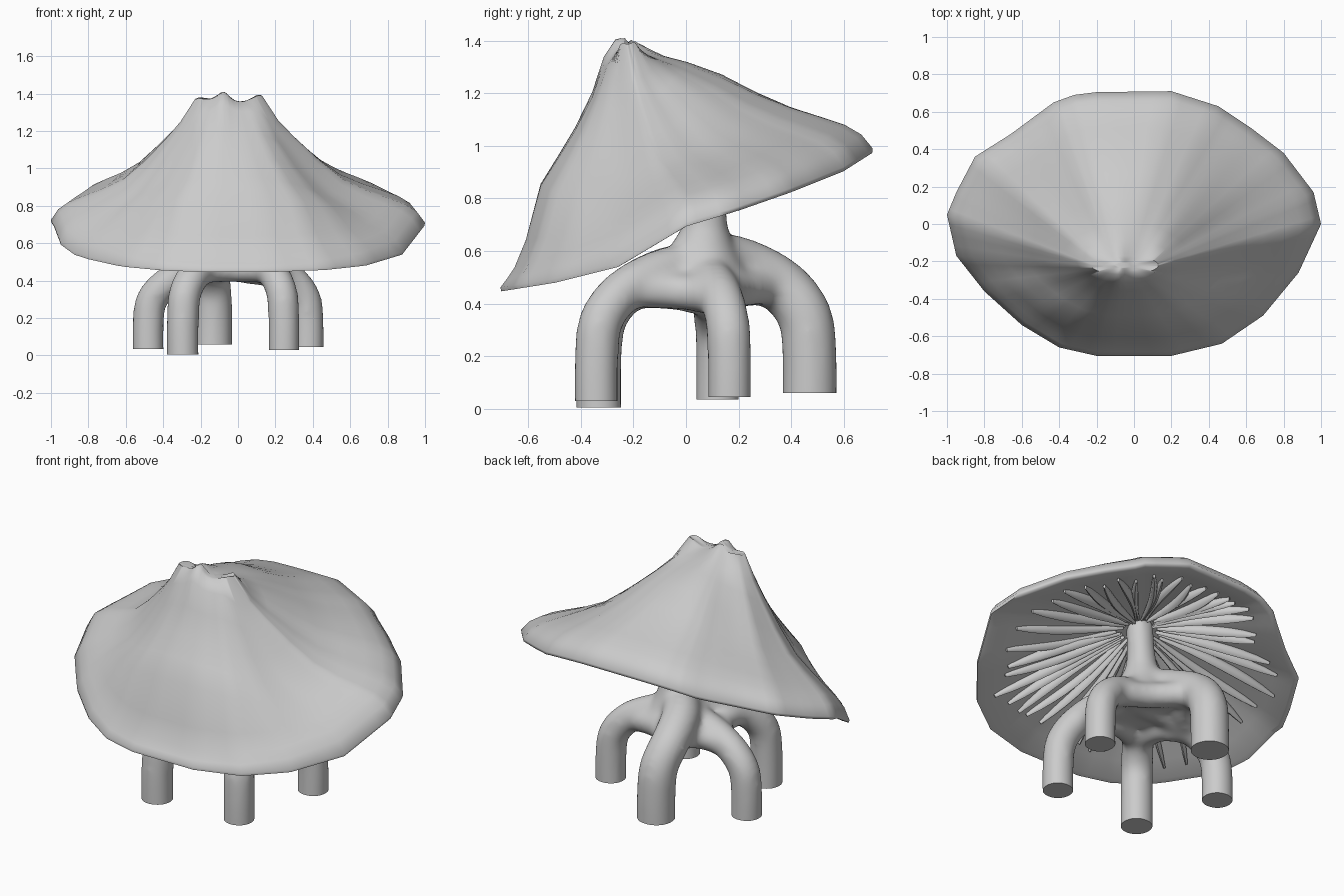
import bpy, bmesh, math, random
from mathutils import Vector, Matrix

if "Cube" in bpy.data.objects:
    bpy.data.objects.remove(bpy.data.objects["Cube"])

random.seed(4)


def lerp_table(table, v):
    for (a, p), (b, q) in zip(table, table[1:]):
        if v <= b:
            return p + (q - p) * (v - a) / (b - a)
    return table[-1][1]


def smooth(ob, angle):
    bpy.ops.object.select_all(action='DESELECT')
    bpy.context.view_layer.objects.active = ob
    ob.select_set(True)
    bpy.ops.object.shade_smooth_by_angle(angle=math.radians(angle))


def finish(bm, name, angle=40):
    bmesh.ops.recalc_face_normals(bm, faces=bm.faces)
    me = bpy.data.meshes.new(name)
    bm.to_mesh(me)
    bm.free()
    ob = bpy.data.objects.new(name, me)
    bpy.context.collection.objects.link(ob)
    smooth(ob, angle)
    return ob


def bridge(bm, a, b):
    n = len(a)
    for i in range(n):
        bm.faces.new((a[i], a[(i + 1) % n], b[(i + 1) % n], b[i]))


def tube(bm, pts, radii, sides, side, flat=1.0):
    """Capped tube along pts; 'side' is the fixed sideways direction."""
    prev = None
    for i, p in enumerate(pts):
        d = (pts[min(i + 1, len(pts) - 1)] - pts[max(i - 1, 0)]).normalized()
        s = (side - d * side.dot(d)).normalized()
        up = s.cross(d)
        ring = [bm.verts.new(p + (s * math.cos(a) * flat + up * math.sin(a)) * radii[i])
                for a in (math.tau * k / sides for k in range(sides))]
        if prev:
            bridge(bm, prev, ring)
        else:
            bm.faces.new(ring)
        prev = ring
    bm.faces.new(prev)


def spline(pts, steps=5):
    out = []
    for i in range(len(pts) - 1):
        a, b = pts[max(i - 1, 0)], pts[i]
        c, d = pts[i + 1], pts[min(i + 2, len(pts) - 1)]
        for s in range(steps):
            t = s / steps
            out.append(0.5 * (2 * b + (c - a) * t + (2 * a - 5 * b + 4 * c - d) * t * t
                              + (3 * b - a - 3 * c + d) * t ** 3))
    return out + [pts[-1]]


# Cap rim outline seen from above, and its height along y
rim_xy = [(1, 0), (.96, .17), (.8, .38), (.63, .51), (.45, .63), (.2, .71), (-.2, .705),
          (-.32, .69), (-.43, .65), (-.66, .48), (-.85, .36), (-.95, .17), (-1, .05), (-.95, -.17),
          (-.8, -.36), (-.6, -.54), (-.4, -.66), (-.2, -.705), (.2, -.705), (.47, -.64),
          (.69, -.49), (.88, -.26)]
rim_z = [(-.72, .46), (-.5, .495), (-.26, .555), (0, .71), (.2, .77), (.4, .84), (.6, .92), (.71, .99)]
rim = []
for (x0, y0), (x1, y1) in zip(rim_xy, rim_xy[1:] + rim_xy[:1]):
    for k in range(4):
        x, y = x0 + (x1 - x0) * k / 4, y0 + (y1 - y0) * k / 4
        rim.append(Vector((x, y, lerp_table(rim_z, y))))

# Height profiles from crown to rim, by direction
fs = [0, .1, .2, .35, .5, .65, .78, .88, .95, 1]
front = [1, .95, .82, .68, .56, .44, .20, .08, .03, 0]
side = [1, .84, .70, .51, .35, .26, .20, .15, .09, 0]
back = [1, .95, .89, .76, .58, .43, .33, .25, .15, 0]


def crown(x, y):
    """Three small peaks along the crown."""
    return sum(h * math.exp(-((x - cx) / .045) ** 2 - ((y - cy) / .09) ** 2)
               for cx, cy, h in ((-.2, -.2, .025), (-.08, -.24, .055), (.11, -.21, .04)))


def cap_point(r, j):
    a = math.atan2(r.y / .71, r.x)
    s2 = abs(math.sin(a)) ** (2 if r.y < 0 else 2.8)
    f = fs[j]
    h = side[j] * (1 - s2) + (front if r.y < 0 else back)[j] * s2
    ax, ay = -.05 + .18 * math.cos(a), -.22 + .05 * math.sin(a)
    x, y = ax + (r.x - ax) * f, ay + (r.y - ay) * f
    fold = .006 * math.cos(7 * a + .6) * math.sin(math.pi * min(1, f * 1.6))
    return Vector((x, y, r.z + (1.355 - r.z) * h + fold + crown(x, y)))


# Underside: shallow hollow rising to the stem
stem_top = Vector((.03, .08, .94))


def under_point(r, f):
    p = stem_top.lerp(r, f)
    p.z += .01 * math.sin(math.pi * f) - .025 * f
    return p


bm = bmesh.new()
rings = []
for sc in (.3, .6):
    rings.append([])
    for r in rim:
        p = cap_point(r, 0)
        x, y = -.05 + (p.x + .05) * sc, -.22 + (p.y + .22) * sc
        rings[-1].append(bm.verts.new((x, y, 1.355 + crown(x, y))))
rings += [[bm.verts.new(cap_point(r, j)) for r in rim] for j in range(len(fs))]
rings.append([bm.verts.new(r * .997 + Vector((0, 0, -.014))) for r in rim])
rings += [[bm.verts.new(under_point(r, f)) for r in rim] for f in (.965, .85, .65, .45, .25, .06)]
for a, b in zip(rings, rings[1:]):
    bridge(bm, a, b)
bm.faces.new(rings[0])
bm.faces.new(rings[-1])
finish(bm, "cap", 75)

# Gills: thin tapered blades fanning out from the stem
bm = bmesh.new()
n = 44
for g in range(n):
    a = math.tau * g / n
    r = min(rim, key=lambda q: abs(math.remainder(math.atan2(q.y - .08, q.x - .03) - a, math.tau)))
    lo, hi = random.uniform(.09, .16), random.uniform(.78, .89)
    across = Vector((-math.sin(a), math.cos(a), 0))
    bend = random.uniform(-.035, .035)
    pts, radii = [], []
    for k in range(9):
        t = k / 8
        pts.append(under_point(r, lo + (hi - lo) * t) + across * bend * math.sin(math.pi * t)
                   - Vector((0, 0, .014)))
        radii.append(.004 + .028 * math.sin(math.pi * (.03 + .93 * t ** 1.3)) ** .7)
    tube(bm, pts, radii, 8, across, .6)
finish(bm, "gills", 50)

# Five arched legs (foot x, y, z, height factor, radius, sideways bow), in order round the hub
feet = [(-.295, -.33, .005, .98, .088, 0), (.245, -.34, .03, .98, .085, 0),
        (.375, .165, .045, .9, .085, 0), (-.135, .47, .06, 1.02, .105, -.07),
        (-.48, .12, .035, .88, .085, 0)]
arch = [(1, 0, 1), (1, .2, 1), (.95, .35, 1), (.72, .465, 1), (.35, .54, 1), (0, .56, 1)]
hub = Vector((0, .06, 0))
bm = bmesh.new()
cut = bmesh.new()
shoulders = []
for x, y, z, k, rad, bow in feet:
    foot = Vector((x, y, 0))
    run = (foot - hub).normalized()
    pts = [hub.lerp(foot, f) + Vector((bow * math.sin(math.pi * f), 0, h * k if h else z - .08))
           for f, h, _ in arch]
    radii = spline([Vector((rad * m, 0, 0)) for _, _, m in arch])
    tube(bm, spline(pts), [v.x for v in radii], 20, Vector((-run.y, run.x, 0)))
    shoulders.append(pts[3])
    bmesh.ops.create_cube(cut, size=.26, matrix=Matrix.Translation((x, y, z - .13))
                          @ Matrix.Diagonal((.9, .9, 1, 1)))

# Webs joining neighbouring legs, and the cone rising into the cap
for a, b in zip(shoulders, shoulders[1:] + shoulders[:1]):
    mid = ((a + b) / 2).lerp(hub + Vector((0, 0, .47)), .25)
    tube(bm, spline([a, mid, b]), [.07] * 11, 16, Vector((0, 0, 1)))
cone = [(0, .06, .42), (0, .06, .52), (0, .065, .61), (.01, .075, .7), (.02, .08, .8), (.03, .08, .96)]
tube(bm, [Vector(c) for c in cone], [.17, .17, .125, .085, .075, .075], 20, Vector((1, 0, 0)))

legs = finish(bm, "stem_and_legs")
cutter = finish(cut, "foot_cutter")
cutter.hide_render = True
m = legs.modifiers.new("merge", 'REMESH')
m.mode, m.voxel_size = 'VOXEL', .016
m = legs.modifiers.new("soften", 'SMOOTH')
m.factor, m.iterations = .5, 22
m = legs.modifiers.new("flat_feet", 'BOOLEAN')
m.operation, m.object = 'DIFFERENCE', cutter
bpy.context.view_layer.objects.active = legs
for name in ("merge", "soften", "flat_feet"):
    bpy.ops.object.modifier_apply(modifier=name)
bpy.data.objects.remove(cutter)
smooth(legs, 45)
